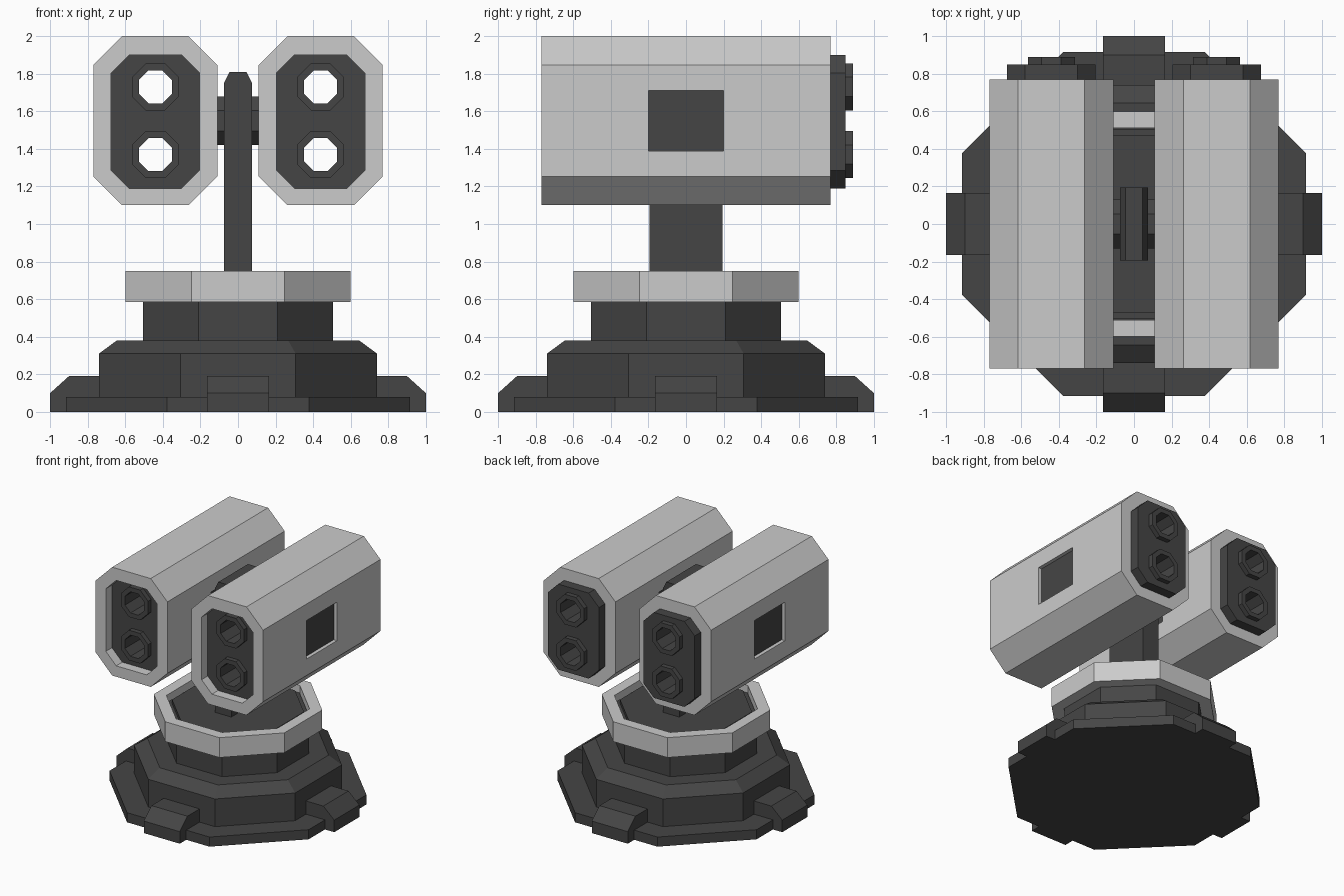
import bpy, bmesh, math
from mathutils import Vector

if "Cube" in bpy.data.objects:
    bpy.data.objects.remove(bpy.data.objects["Cube"])


def material(name, value):
    m = bpy.data.materials.new(name)
    m.diffuse_color = (value, value, value, 1)
    m.use_nodes = True
    m.node_tree.nodes["Principled BSDF"].inputs["Base Color"].default_value = m.diffuse_color
    return m


LIGHT = material("light grey", 0.6)
DARK = material("dark grey", 0.06)


def make_object(name, bm, mat):
    bmesh.ops.recalc_face_normals(bm, faces=bm.faces[:])
    me = bpy.data.meshes.new(name)
    bm.to_mesh(me)
    bm.free()
    me.materials.append(mat)
    ob = bpy.data.objects.new(name, me)
    bpy.context.scene.collection.objects.link(ob)
    return ob


def octagon(cu, cv, hu, hv, cut):
    """Rectangle with half sizes hu, hv and cut corners."""
    u, v = hu - cut, hv - cut
    pts = [(hu, -v), (hu, v), (u, hv), (-u, hv), (-hu, v), (-hu, -v), (-u, -hv), (u, -hv)]
    return [(cu + a, cv + b) for a, b in pts]


def regular(cu, cv, apothem):
    return octagon(cu, cv, apothem, apothem, apothem * (1 - math.tan(math.pi / 8)))


def prism(name, pts, axis, lo, hi, mat):
    """Extrude a 2D outline along an axis."""
    place = {'x': lambda u, v, t: (t, u, v), 'y': lambda u, v, t: (u, t, v),
             'z': lambda u, v, t: (u, v, t)}[axis]
    bm = bmesh.new()
    a, b = [[bm.verts.new(place(u, v, t)) for u, v in pts] for t in (lo, hi)]
    bm.faces.new(a)
    bm.faces.new(b)
    n = len(pts)
    for i in range(n):
        j = (i + 1) % n
        bm.faces.new((a[i], a[j], b[j], b[i]))
    return make_object(name, bm, mat)


def turned(name, profile, mat, ring=False):
    """Stack regular octagons given as (apothem, z)."""
    bm = bmesh.new()
    loops = [[bm.verts.new((x, y, z)) for x, y in regular(0, 0, r)] for r, z in profile]
    pairs = list(zip(loops, loops[1:]))
    if ring:
        pairs.append((loops[-1], loops[0]))
    else:
        bm.faces.new(loops[0])
        bm.faces.new(loops[-1])
    for a, b in pairs:
        for i in range(8):
            j = (i + 1) % 8
            bm.faces.new((a[i], a[j], b[j], b[i]))
    return make_object(name, bm, mat)


def carve(ob, cutter):
    mod = ob.modifiers.new("cut", 'BOOLEAN')
    mod.operation = 'DIFFERENCE'
    mod.solver = 'EXACT'
    mod.object = cutter
    bpy.context.view_layer.objects.active = ob
    bpy.ops.object.modifier_apply(modifier=mod.name)
    bpy.data.objects.remove(cutter)


# Stepped base, neck and sunken deck
turned("base", [(0.915, 0), (0.915, 0.08), (0.74, 0.08), (0.74, 0.31), (0.645, 0.38),
                (0.507, 0.38), (0.507, 0.69), (0.47, 0.69), (0.47, 0.72)], DARK)

# Light collar around the deck
turned("collar", [(0.51, 0.585), (0.6, 0.585), (0.6, 0.75), (0.51, 0.75)], LIGHT, ring=True)

# Four feet
foot = [(0.70, 0), (1.0, 0), (1.0, 0.10), (0.90, 0.19), (0.70, 0.19)]
for i in range(4):
    ob = prism(f"foot_{i + 1}", foot, 'y', -0.165, 0.165, DARK)
    ob.rotation_euler.z = i * math.pi / 2

# Upright post and axle
prism("post", [(-0.075, 0.70), (0.075, 0.70), (0.075, 1.75), (0.045, 1.81),
               (-0.045, 1.81), (-0.075, 1.75)], 'y', -0.195, 0.195, DARK)
prism("axle", regular(0, 1.55, 0.13), 'x', -0.16, 0.16, DARK)

# Twin pods
for side, s in (("right", 1), ("left", -1)):
    cx = 0.44 * s
    core_shape = octagon(cx, 1.545, 0.235, 0.355, 0.095)

    # Outer shell, hollowed, with square side windows
    shell = prism(f"{side}_pod_shell", octagon(cx, 1.55, 0.33, 0.45, 0.153), 'y', -0.77, 0.77, LIGHT)
    carve(shell, prism("cutter", core_shape, 'y', -1, 1, LIGHT))
    window = [(-0.2, 1.39), (0.2, 1.39), (0.2, 1.71), (-0.2, 1.71)]
    carve(shell, prism("cutter", window, 'x', cx - 0.4, cx + 0.4, LIGHT))

    # Dark panels set into the windows
    for label, d in (("outer", s), ("inner", -s)):
        xs = sorted((cx + d * 0.20, cx + d * 0.30))
        prism(f"{side}_{label}_panel", window, 'x', xs[0], xs[1], DARK)

    # Dark core, recessed in front and protruding behind, with two open barrels
    core = prism(f"{side}_pod_core", core_shape, 'y', -0.69, 0.85, DARK)
    for level, z in (("upper", 1.73), ("lower", 1.37)):
        carve(core, prism("cutter", regular(cx, z, 0.088), 'y', -1, 1, DARK))
        for end, y0, y1 in (("front", -0.73, -0.69), ("back", 0.85, 0.89)):
            rim = prism(f"{side}_{level}_{end}_muzzle", regular(cx, z, 0.125), 'y', y0, y1, DARK)
            carve(rim, prism("cutter", regular(cx, z, 0.088), 'y', -1, 1, DARK))
